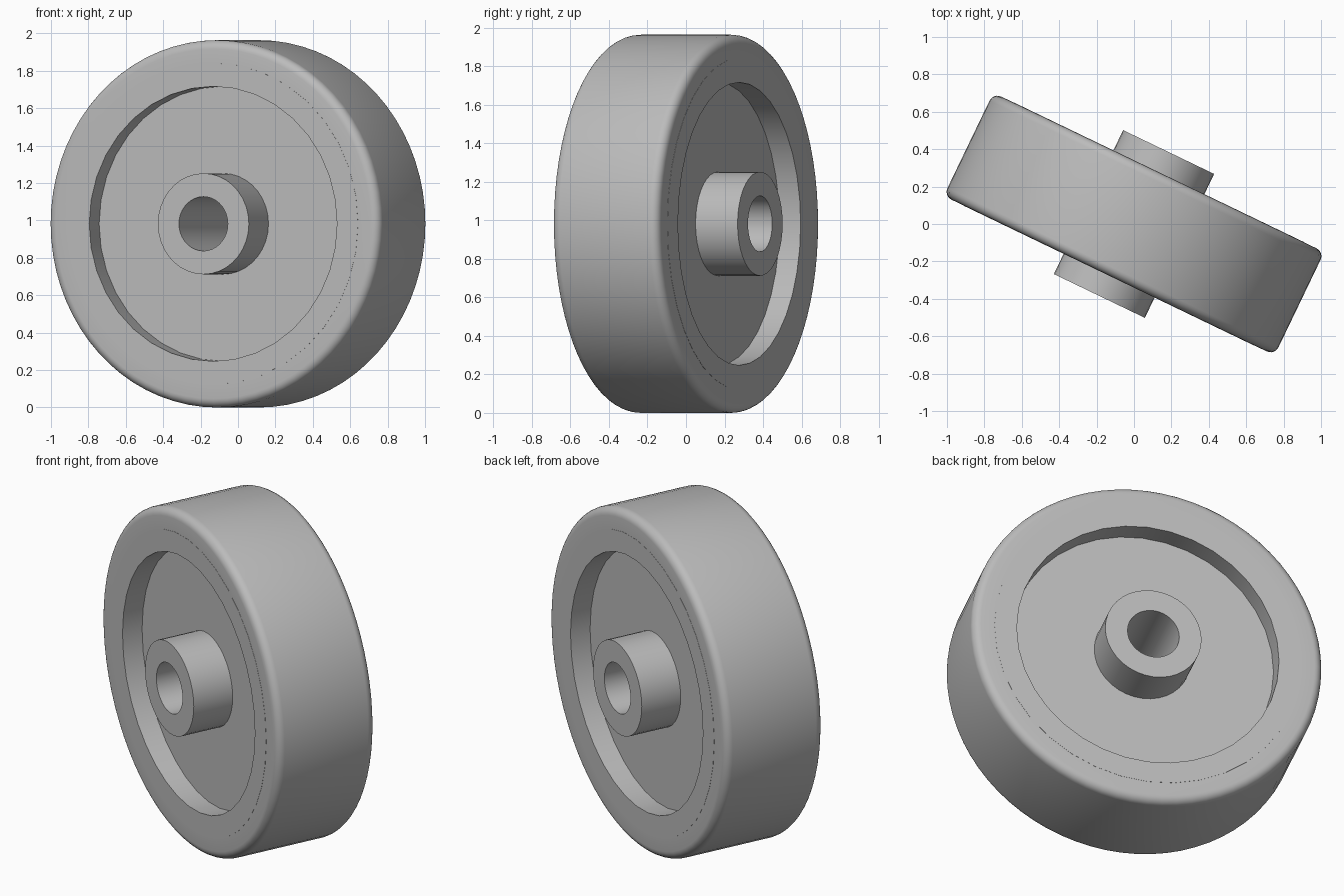
import bpy
import bmesh
from math import radians, pi, sin, cos
from mathutils import Matrix

if "Cube" in bpy.data.objects:
    bpy.data.objects.remove(bpy.data.objects["Cube"], do_unlink=True)

RADIUS = 0.982
TURN = radians(-25.7)

grey = bpy.data.materials.new("plain grey")
grey.use_nodes = True
colour = (0.5, 0.5, 0.5, 1)
grey.diffuse_color = colour
grey.node_tree.nodes["Principled BSDF"].inputs["Base Color"].default_value = colour


def lathe(name, half_profile, steps):
    """Spin a closed, front/back symmetric (radius, offset) section about the axle."""
    section = half_profile + [(r, -w) for r, w in reversed(half_profile)]
    bm = bmesh.new()
    verts = [bm.verts.new((r, w, 0)) for r, w in section]
    edges = [bm.edges.new((v, verts[i - 1])) for i, v in enumerate(verts)]
    bmesh.ops.spin(bm, geom=verts + edges, cent=(0, 0, 0), axis=(0, 1, 0),
                   angle=2 * pi, steps=steps)
    bmesh.ops.remove_doubles(bm, verts=bm.verts, dist=0.0005)
    bmesh.ops.recalc_face_normals(bm, faces=bm.faces)
    bm.transform(Matrix.Translation((0, 0, RADIUS)) @ Matrix.Rotation(TURN, 4, "Z"))
    mesh = bpy.data.meshes.new(name)
    bm.to_mesh(mesh)
    bm.free()
    mesh.materials.append(grey)
    obj = bpy.data.objects.new(name, mesh)
    bpy.context.collection.objects.link(obj)
    bpy.ops.object.select_all(action="DESELECT")
    obj.select_set(True)
    bpy.context.view_layer.objects.active = obj
    bpy.ops.object.shade_smooth_by_angle(angle=radians(30))
    return obj


# Tyre with rounded shoulders
ROUND, SIDE = 0.047, 0.306
shoulder = [(RADIUS - ROUND + ROUND * sin(a), SIDE - ROUND + ROUND * cos(a))
            for a in (radians(15 * i) for i in range(7))]
lathe("tyre", [(0.855, SIDE)] + shoulder, 72)

# Rim ring with the recessed web on both sides
lathe("rim", [(0.25, 0.185), (0.735, 0.185), (0.735, 0.307), (0.86, 0.307)], 36)

# Hub sleeve with the axle bore
lathe("hub", [(0.145, 0.427), (0.27, 0.427)], 36)
